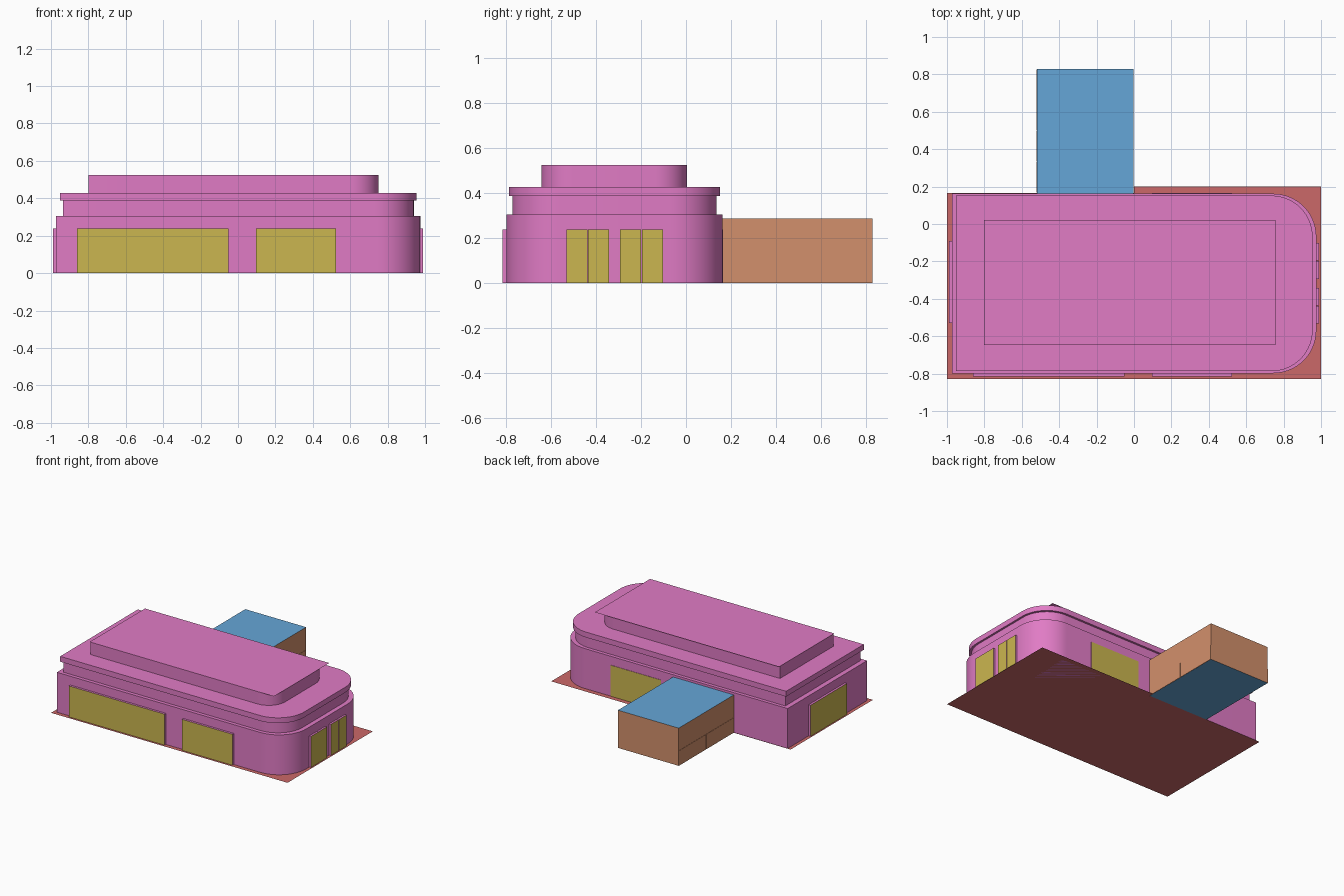
import bpy, bmesh, math

if "Cube" in bpy.data.objects:
    bpy.data.objects.remove(bpy.data.objects["Cube"])


def material(name, rgb):
    m = bpy.data.materials.new(name)
    m.diffuse_color = (*rgb, 1)
    m.use_nodes = True
    m.node_tree.nodes["Principled BSDF"].inputs["Base Color"].default_value = m.diffuse_color
    return m


PINK = material("pink_wall", (0.75, 0.20, 0.56))
YELLOW = material("yellow_glass", (0.60, 0.47, 0.08))
RED = material("red_paving", (0.60, 0.14, 0.14))
BLUE = material("blue_roof", (0.13, 0.38, 0.68))
ORANGE = material("orange_wall", (0.65, 0.28, 0.15))


def prism(name, outline, z0, z1, mats, pick=None):
    """Extrude an outline from z0 to z1 (flat sheet when equal); pick chooses a slot by normal."""
    bm = bmesh.new()
    base = bm.faces.new([bm.verts.new((x, y, z0)) for x, y in outline])
    if z1 > z0:
        ext = bmesh.ops.extrude_face_region(bm, geom=[base], use_keep_orig=True)
        verts = [g for g in ext["geom"] if isinstance(g, bmesh.types.BMVert)]
        bmesh.ops.translate(bm, verts=verts, vec=(0, 0, z1 - z0))
        bmesh.ops.recalc_face_normals(bm, faces=bm.faces)
    bm.normal_update()
    if pick:
        for f in bm.faces:
            f.material_index = pick(f.normal)
    me = bpy.data.meshes.new(name)
    bm.to_mesh(me)
    bm.free()
    for m in mats:
        me.materials.append(m)
    ob = bpy.data.objects.new(name, me)
    bpy.context.collection.objects.link(ob)
    return ob


def rect(x0, x1, y0, y1):
    return [(x0, y0), (x1, y0), (x1, y1), (x0, y1)]


def rounded(x0, x1, y0, y1, r, n=14):
    """Rectangle whose two right-hand corners are rounded."""
    pts = [(x0, y0)]
    for cy, start in ((y0 + r, -90), (y1 - r, 0)):
        for i in range(n + 1):
            a = math.radians(start + 90 * i / n)
            pts.append((x1 - r + r * math.cos(a), cy + r * math.sin(a)))
    return pts + [(x0, y1)]


# Stepped main building, rounded on its right end
for name, x0, x1, y0, y1, r, z0, z1 in (
    ("lower_wall", -0.973, 0.975, -0.798, 0.162, 0.23, 0, 0.305),
    ("upper_wall", -0.935, 0.94, -0.771, 0.136, 0.21, 0.305, 0.387),
    ("cornice", -0.953, 0.955, -0.787, 0.152, 0.22, 0.387, 0.428),
    ("roof_tower", -0.798, 0.752, -0.642, 0.004, 0.14, 0.428, 0.524),
):
    ob = prism(name, rounded(x0, x1, y0, y1, r), z0, z1, [PINK])
    bpy.ops.object.select_all(action='DESELECT')
    ob.select_set(True)
    bpy.context.view_layer.objects.active = ob
    bpy.ops.object.shade_smooth_by_angle(angle=math.radians(30))

# Square roof sheet over the tower
prism("tower_roof", rect(-0.802, 0.756, -0.646, 0.022), 0.525, 0.525, [PINK], lambda n: 0)

# Paving
prism("paving", [(-1, -0.83), (1, -0.83), (1, 0.2), (0, 0.2), (0, 0.165), (-1, 0.165)],
      0, 0, [RED])


# Window boxes: pink casing with yellow outward face
def window(name, x0, x1, y0, y1, nx, ny):
    prism(name, rect(x0, x1, y0, y1), 0.001, 0.238, [PINK, YELLOW],
          lambda n: int(n.x * nx + n.y * ny > 0.9))


window("front_window_long", -0.86, -0.05, -0.815, -0.79, 0, -1)
window("front_window_short", 0.097, 0.525, -0.815, -0.79, 0, -1)
window("back_window", 0.097, 0.525, 0.15, 0.165, 0, 1)
window("left_window", -0.99, -0.96, -0.53, -0.09, -1, 0)
for i, start in enumerate((-0.532, -0.293)):
    for j in range(2):
        y = start + j * 0.097
        window(f"right_window_{i}_{j}", 0.96, 0.99, y, y + 0.094, 1, 0)

# Rear annex with blue roof and floor
prism("annex", rect(-0.518, -0.004, 0.14, 0.828), 0, 0.288, [ORANGE, BLUE],
      lambda n: int(abs(n.z) > 0.9))

# Low wall panels along both sides of the annex
step = (0.828 - 0.168) / 4
for side, x0, x1 in (("left", -0.52, -0.51), ("right", -0.012, -0.002)):
    for i in range(4):
        y = 0.168 + i * step
        prism(f"annex_panel_{side}_{i}", rect(x0, x1, y + 0.001, y + step - 0.001),
              0.001, 0.115, [ORANGE])

# Paving faces up
for ob in bpy.data.objects:
    if ob.name in ("paving", "tower_roof") and ob.data.polygons[0].normal.z < 0:
        ob.data.flip_normals()
